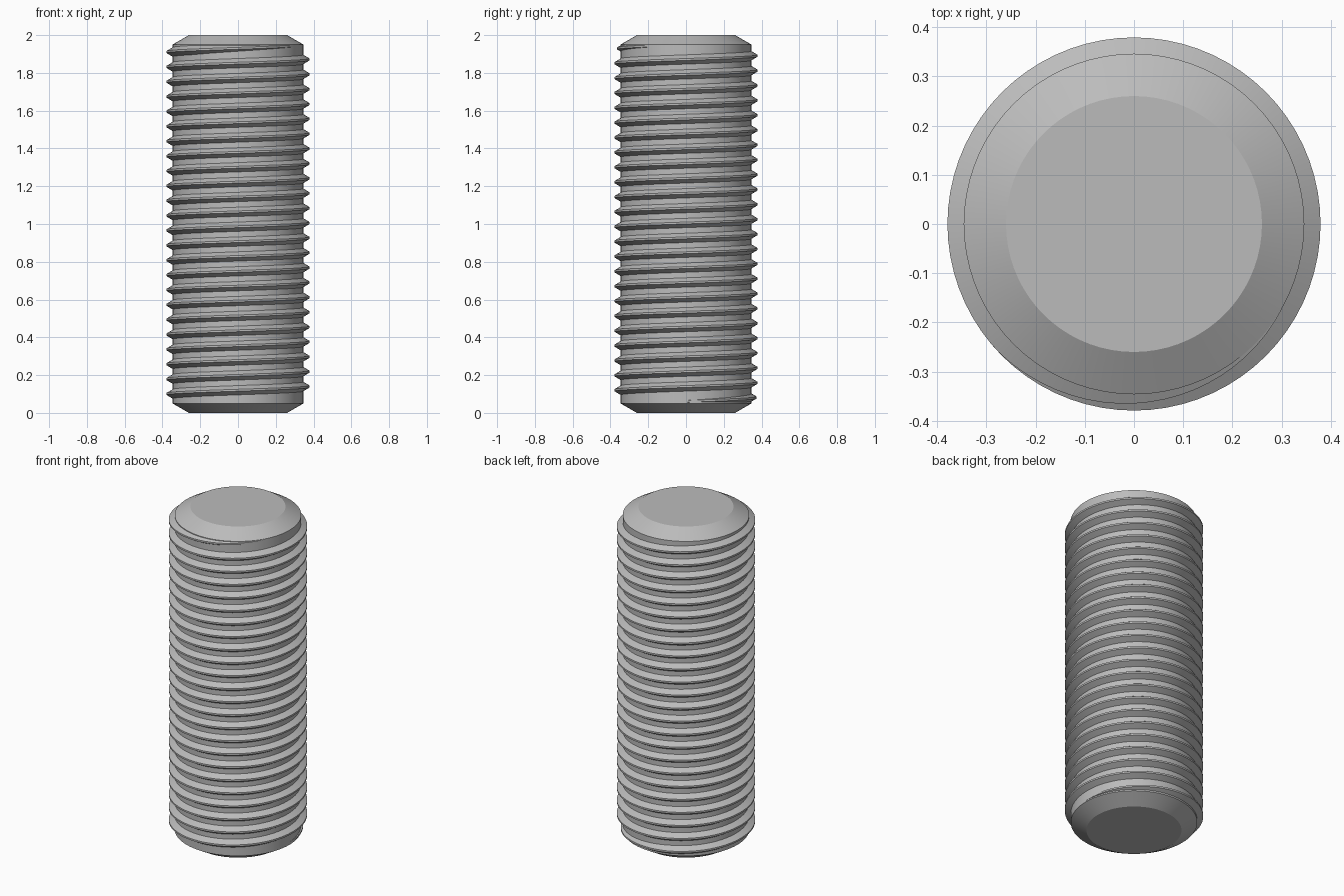
import bpy, bmesh
from math import cos, sin, tau, radians

cube = bpy.data.objects.get("Cube")
if cube:
    bpy.data.objects.remove(cube)

STEPS = 72            # segments per turn
CORE_R = 0.346
CREST_R = 0.379
PITCH = 0.0787
START_Z = 0.061       # thread centre height at angle zero
TURNS = 23.92

steel = bpy.data.materials.new("plain grey steel")
steel.use_nodes = True
grey = (0.5, 0.5, 0.5, 1)
steel.diffuse_color = grey
bsdf = next(n for n in steel.node_tree.nodes if n.type == 'BSDF_PRINCIPLED')
bsdf.inputs["Base Color"].default_value = grey
bsdf.inputs["Roughness"].default_value = 0.5


def sweep(name, rings, closed_profile):
    """Join successive rings of points into a capped skin."""
    bm = bmesh.new()
    loops = [[bm.verts.new(p) for p in ring] for ring in rings]
    n = len(loops[0])
    for a, b in zip(loops, loops[1:]):
        for i in range(n if closed_profile else n - 1):
            j = (i + 1) % n
            bm.faces.new((a[i], a[j], b[j], b[i]))
    bm.faces.new(loops[0])
    bm.faces.new(loops[-1])
    bmesh.ops.recalc_face_normals(bm, faces=bm.faces)
    mesh = bpy.data.meshes.new(name)
    bm.to_mesh(mesh)
    bm.free()
    mesh.materials.append(steel)
    obj = bpy.data.objects.new(name, mesh)
    bpy.context.collection.objects.link(obj)
    bpy.ops.object.select_all(action='DESELECT')
    obj.select_set(True)
    bpy.context.view_layer.objects.active = obj
    bpy.ops.object.shade_smooth_by_angle(angle=radians(25))
    return obj


# Chamfered core rod
outline = [(0.26, 0), (CORE_R, 0.05), (CORE_R, 1.95), (0.26, 2)]
sweep("core_rod", [[(r * cos(tau * i / STEPS), r * sin(tau * i / STEPS), z)
                    for i in range(STEPS)] for r, z in outline], True)

# Helical ridge, fading into the core at both ends
rings = []
count = round(TURNS * STEPS)
for k in range(count + 1):
    turn = k / STEPS
    fade = max(0.02, min(1, turn / 0.3, (TURNS - turn) / 0.3))
    z = START_Z + PITCH * turn
    crest = CORE_R + (CREST_R - CORE_R) * fade
    root = CORE_R - 0.004
    base = 0.006 + 0.021 * fade
    tip = 0.005
    profile = [(root, -base), (crest, -tip), (crest, tip), (root, base)]
    c, s = cos(tau * turn), sin(tau * turn)
    rings.append([(r * c, r * s, z + dz) for r, dz in profile])
sweep("screw_thread", rings, True)
